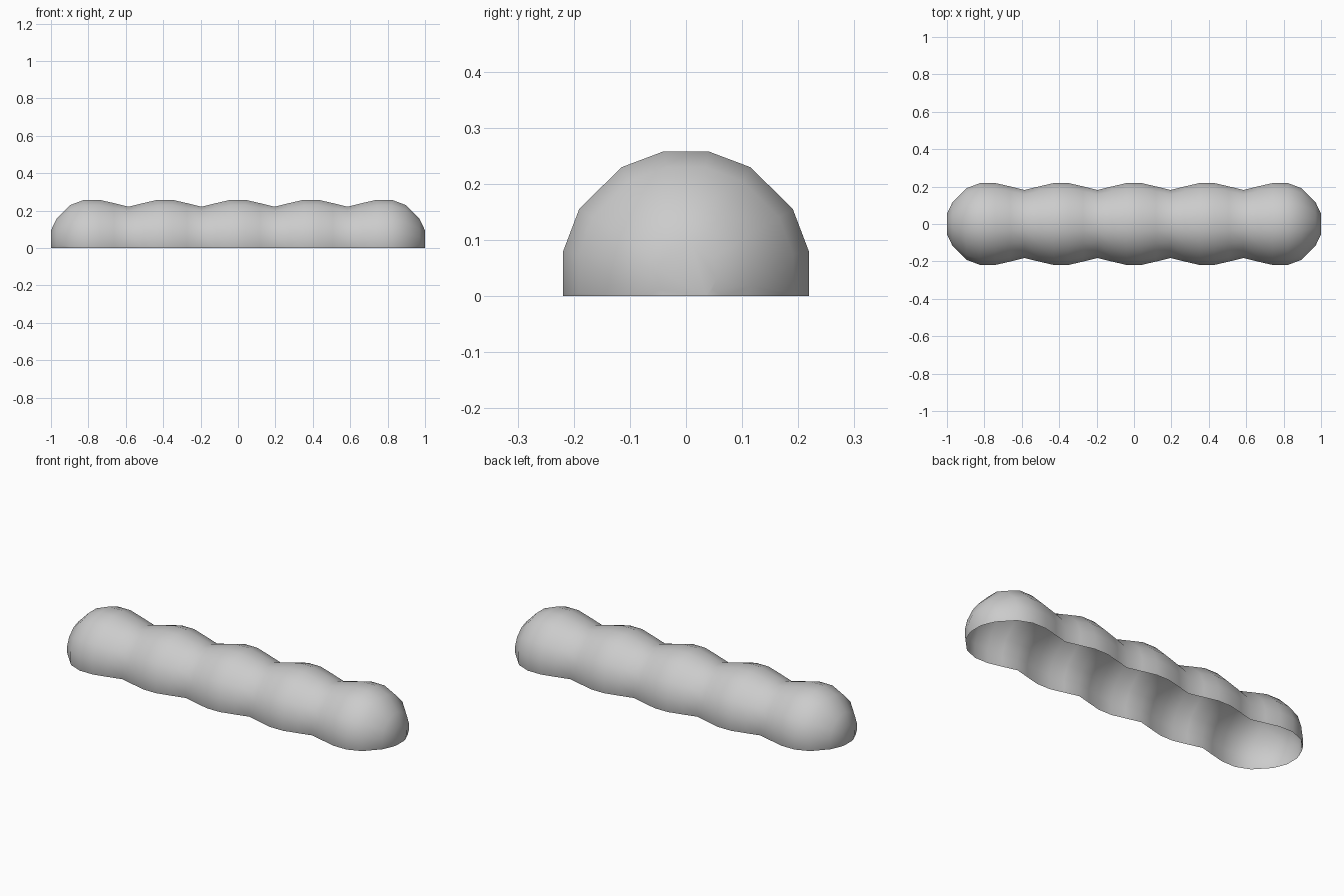
import bpy, bmesh
from math import radians, sin, cos

if "Cube" in bpy.data.objects:
    bpy.data.objects.remove(bpy.data.objects["Cube"])

STEP = 0.078      # spacing of the rings along x
CENTRE_Z = 0.04   # height of the body axis

# Half profile: five bumps and a rounded end, as (x, half height)
bump = [0.218, 0.200, 0.181, 0.200, 0.218]
heights = bump + bump
profile = [(STEP * (i + 0.5), h) for i, h in enumerate(heights)]
profile = [(x, h) for x, h in profile if x < 0.7] + [
    (0.742, 0.218), (0.822, 0.218), (0.897, 0.190), (0.970, 0.117), (1.0, 0.054)]
stations = [(-x, h) for x, h in reversed(profile)] + profile

# Sixteen ring directions, matching the faceted cross-section
quarter = [10.3, 31.2, 58.8, 79.7]
angles = [radians(a + 90 * q if q % 2 == 0 else 90 * q + a)
          for q in range(4) for a in quarter]

# Segmented body shell lofted from rings
bm = bmesh.new()
rings = []
for x, h in stations:
    r = h / cos(radians(10.3))
    rings.append([bm.verts.new((x, r * cos(a) * 1.005, CENTRE_Z + r * sin(a)))
                  for a in angles])
n = len(angles)
for a, b in zip(rings, rings[1:]):
    for i in range(n):
        bm.faces.new((a[i], a[(i + 1) % n], b[(i + 1) % n], b[i]))
bm.faces.new(rings[0])
bm.faces.new(rings[-1])
bmesh.ops.recalc_face_normals(bm, faces=bm.faces)

# Cut away everything under the ground, leaving the bottom open
bmesh.ops.bisect_plane(bm, geom=bm.verts[:] + bm.edges[:] + bm.faces[:],
                       dist=1e-5, plane_co=(0, 0, 0), plane_no=(0, 0, 1),
                       clear_inner=True)
for f in bm.faces:
    f.smooth = True

mesh = bpy.data.meshes.new("segmented_body")
bm.to_mesh(mesh)
bm.free()
body = bpy.data.objects.new("segmented_body", mesh)
bpy.context.collection.objects.link(body)
